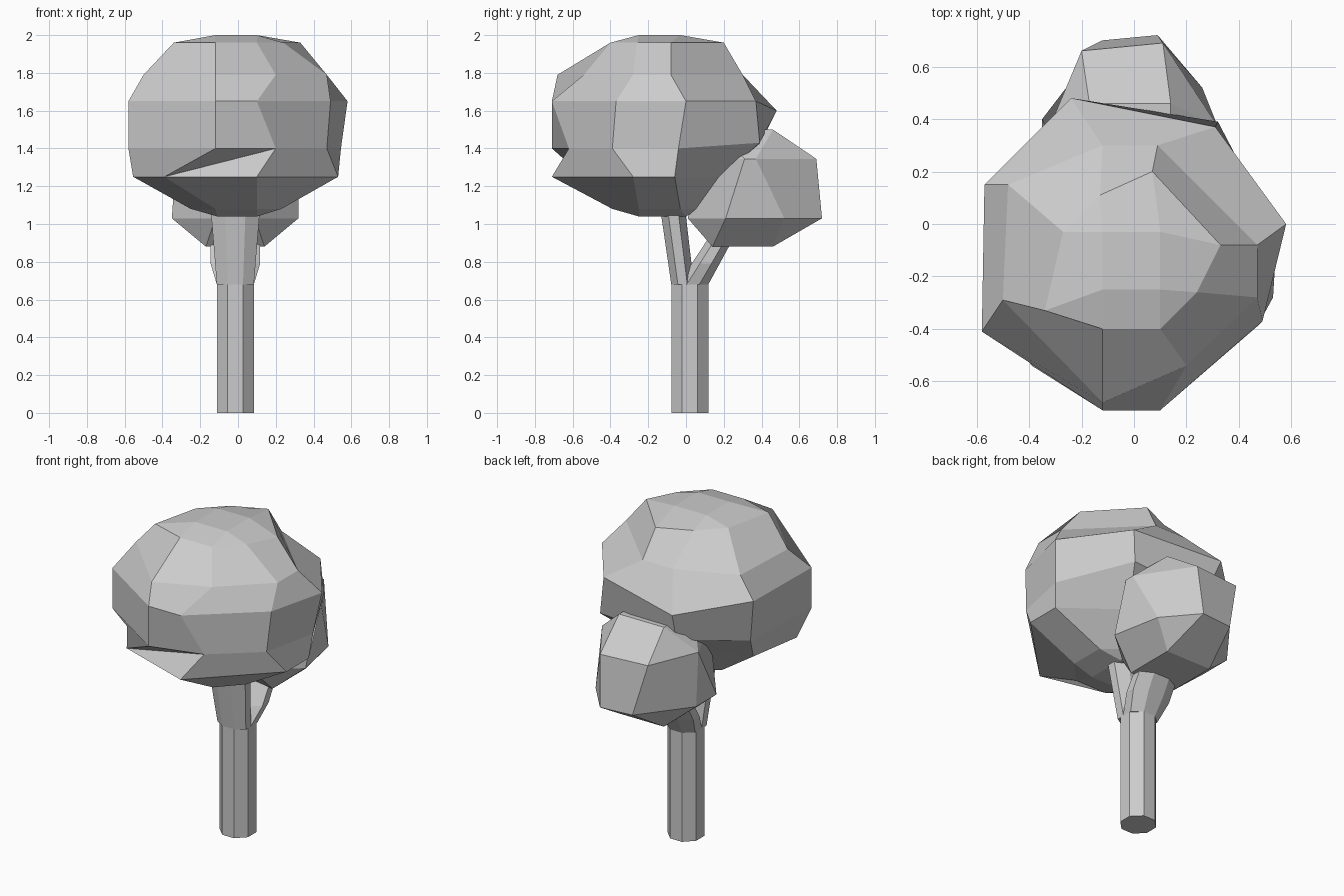
import bpy, bmesh, math

if "Cube" in bpy.data.objects:
    bpy.data.objects.remove(bpy.data.objects["Cube"])


def loft(name, rings, splits=()):
    """Skin eight-point rings (points may override z), cap ends, merge shared corners."""
    bm = bmesh.new()
    rows = [[bm.verts.new((p[0], p[1], p[2] if len(p) > 2 else z)) for p in pts]
            for z, pts in rings]
    for r, (low, high) in enumerate(zip(rows, rows[1:])):
        for i in range(8):
            j = (i + 1) % 8
            if (r, i) in splits:
                bm.faces.new((low[i], low[j], high[j]))
                bm.faces.new((low[i], high[j], high[i]))
            else:
                bm.faces.new((low[i], low[j], high[j], high[i]))
    bm.faces.new(rows[0][::-1])
    bm.faces.new(rows[-1])
    bmesh.ops.remove_doubles(bm, verts=bm.verts, dist=0.001)
    bmesh.ops.recalc_face_normals(bm, faces=bm.faces)
    mesh = bpy.data.meshes.new(name)
    bm.to_mesh(mesh)
    bm.free()
    obj = bpy.data.objects.new(name, mesh)
    bpy.context.collection.objects.link(obj)
    return obj


def octagon(cy, rx, ry, cx=-0.014):
    k = 1 / math.cos(math.pi / 8)
    angles = [math.pi / 8 + i * math.pi / 4 for i in range(8)]
    return [(cx + k * rx * math.cos(a), cy + k * ry * math.sin(a)) for a in angles]


def square(x0, x1, y0, y1):
    # four corners doubled up so eight columns close onto a quad
    a, b, c, d = (x0, y0), (x1, y0), (x1, y1), (x0, y1)
    return [a, b, b, c, c, d, d, a]


# Octagonal trunk and its two branches
base = octagon(0.02, 0.098, 0.098)
loft("trunk", [(0, base), (0.68, base)])
loft("front_branch", [(0.68, octagon(-0.018, 0.098, 0.06)),
                      (1.10, octagon(-0.073, 0.132, 0.066))])
loft("back_branch", [(0.68, octagon(0.037, 0.098, 0.081)),
                     (0.79, octagon(0.104, 0.131, 0.074)),
                     (0.95, octagon(0.2, 0.131, 0.065))])

# Large irregular crown, cross-sections from bottom to top
loft("large_crown", [
    (1.04, square(-0.11, 0.1, -0.25, 0.0)),
    (1.08, [(-.12, -.39), (.1, -.39), (.23, -.25), (.23, -.03),
            (.1, .07), (-.12, .07), (-.25, 0), (-.25, -.25)]),
    (1.25, [(-.39, -.54), (.1, -.71), (.53, -.28), (.53, -.06),
            (.2, .19), (-.12, .19), (-.5, .05), (-.555, -.3)]),
    (1.40, [(-.12, -.71), (.2, -.62), (.47, -.39), (.545, -.04),
            (.32, .39, 1.43), (-.2, .38), (-.55, .15), (-.58, -.41)]),
    (1.65, [(-.12, -.71), (.1, -.71), (.49, -.37), (.58, 0),
            (.31, .37), (-.24, .48, 1.6), (-.57, .15), (-.58, -.41)]),
    (1.79, [(-.12, -.68), (.2, -.54), (.47, -.28), (.47, -.08),
            (.09, .3), (-.12, .3), (-.48, .15), (-.5, -.29)]),
    (1.96, [(-.12, -.4), (.1, -.4), (.24, -.26), (.33, -.08),
            (.07, .2), (-.13, .11), (-.27, -.03), (-.34, -.33)]),
    (2.00, square(-0.12, 0.1, -0.25, -0.03)),
], splits=((2, 0),))

# Small crown at the back
loft("small_crown", [
    (0.88, square(-0.17, 0.14, 0.14, 0.46)),
    (1.03, [(-.12, .01), (.09, .01), (.32, .21), (.26, .52),
            (.09, .72), (-.12, .7), (-.35, .4), (-.35, .2)]),
    (1.345, [(-.2, .05), (.15, .05), (.32, .31), (.32, .37),
             (.11, .69), (-.2, .66), (-.33, .35), (-.33, .35)]),
    (1.50, square(-0.17, 0.14, 0.17, 0.46)),
])
